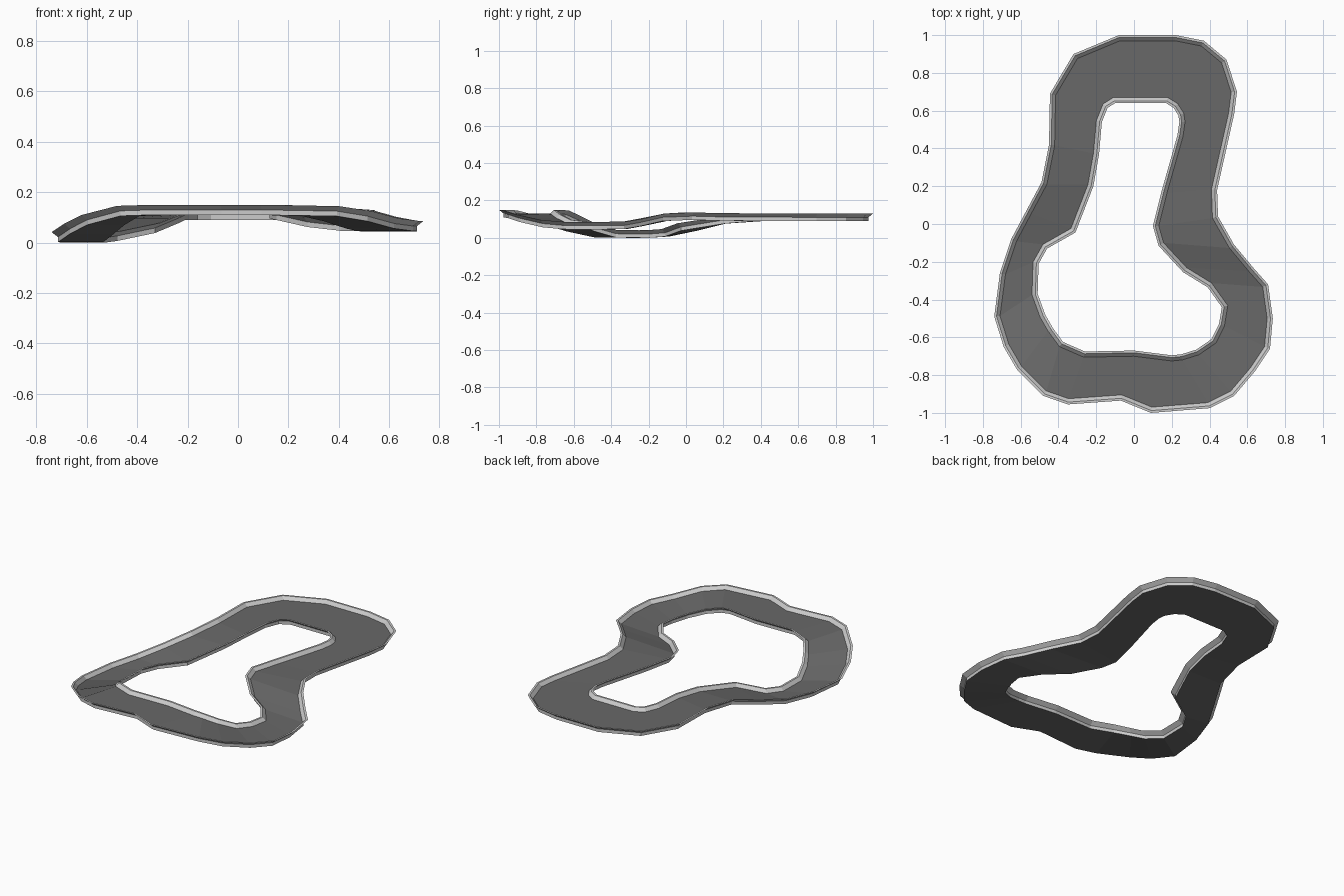
import bpy, bmesh
from mathutils import Vector

if "Cube" in bpy.data.objects:
    bpy.data.objects.remove(bpy.data.objects["Cube"])

# Track stations, clockwise from the back: outer x, y, inner x, y, underside height
STATIONS = [
    (-.08, 1, -.10, .64, .09), (.22, 1, .17, .64, .09), (.37, .97, .21, .615, .09),
    (.49, .87, .235, .575, .09), (.545, .70, .24, .54, .09), (.53, .58, .23, .47, .09),
    (.44, .18, .145, .17, .092), (.445, .04, .10, -.01, .096), (.53, -.11, .13, -.115, .09),
    (.63, -.23, .26, -.255, .062), (.71, -.32, .39, -.335, .047), (.735, -.50, .465, -.44, .045),
    (.72, -.66, .45, -.53, .046), (.64, -.78, .41, -.61, .056), (.53, -.91, .33, -.665, .085),
    (.40, -.975, .25, -.69, .105), (.09, -1, .20, -.695, .11), (-.07, -.935, 0, -.67, .11),
    (-.35, -.955, -.26, -.675, .11), (-.48, -.91, -.375, -.625, .106), (-.62, -.77, -.43, -.55, .07),
    (-.69, -.65, -.47, -.48, .035), (-.74, -.49, -.51, -.37, .002), (-.71, -.26, -.505, -.21, 0),
    (-.65, -.08, -.46, -.13, .007), (-.57, .07, -.31, -.045, .038), (-.49, .22, -.215, .20, .076),
    (-.45, .42, -.185, .37, .09), (-.445, .69, -.17, .54, .09), (-.32, .90, -.14, .615, .09),
]
# Kerb section: inset from the lip, height above underside
KERB = [(.025, 0), (.025, .02), (0, .04), (.012, .04), (.03, .02)]


def offset(loop, dist):
    """Move each corner of a closed loop to its left, with mitred corners."""
    out = []
    for i, p in enumerate(loop):
        a = (p - loop[i - 1]).normalized()
        b = (loop[(i + 1) % len(loop)] - p).normalized()
        na, nb = Vector((-a.y, a.x)), Vector((-b.y, b.x))
        m = (na + nb).normalized()
        out.append(p + m * dist / max(m.dot(na), .5))
    return out


outer = [Vector(s[0:2]) for s in STATIONS]
inner = [Vector(s[2:4]) for s in STATIONS]

# Cross-section rings: outer kerb, then inner kerb in reverse to close the tube
bm = bmesh.new()
sections = [(outer, -d, h) for d, h in KERB] + [(inner, d, h) for d, h in reversed(KERB)]
rings = [[bm.verts.new((p.x, p.y, s[4] + h)) for p, s in zip(offset(loop, d), STATIONS)]
         for loop, d, h in sections]
n, k = len(STATIONS), len(rings)
for r in range(k):
    a, b = rings[r], rings[(r + 1) % k]
    for i in range(n):
        j = (i + 1) % n
        f = bm.faces.new((a[i], a[j], b[j], b[i]))
        f.material_index = 0 if r in (4, 9) else 1   # road top and underside are dark
bmesh.ops.recalc_face_normals(bm, faces=bm.faces)

mesh = bpy.data.meshes.new("race_track")
bm.to_mesh(mesh)
bm.free()
for name, grey in (("asphalt", .14), ("kerb", .55)):
    mat = bpy.data.materials.new(name)
    mat.diffuse_color = (grey, grey, grey, 1)
    mat.use_nodes = True
    mat.node_tree.nodes["Principled BSDF"].inputs["Base Color"].default_value = mat.diffuse_color
    mesh.materials.append(mat)
track = bpy.data.objects.new("race_track", mesh)
bpy.context.collection.objects.link(track)
